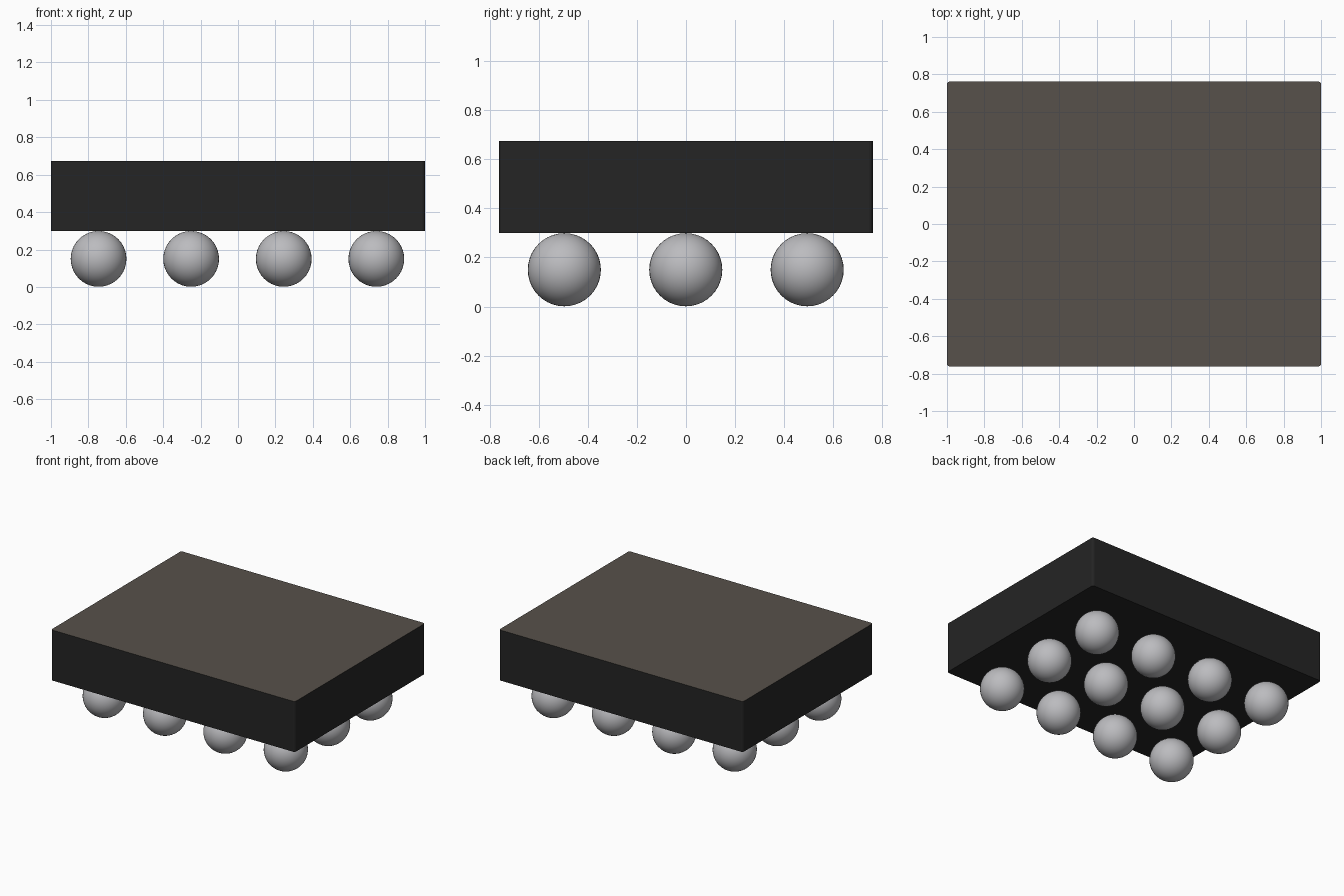
import bpy, bmesh
from mathutils import Matrix

if "Cube" in bpy.data.objects:
    bpy.data.objects.remove(bpy.data.objects["Cube"])


def material(name, rgb):
    m = bpy.data.materials.new(name)
    m.diffuse_color = (*rgb, 1)
    m.use_nodes = True
    m.node_tree.nodes["Principled BSDF"].inputs["Base Color"].default_value = m.diffuse_color
    return m


BLACK = material("body black", (0.018, 0.018, 0.018))
TOP = material("top warm grey", (0.095, 0.083, 0.070))
METAL = material("ball metal", (0.50, 0.50, 0.52))


def add_object(name, bm, mats):
    mesh = bpy.data.meshes.new(name)
    bm.to_mesh(mesh)
    bm.free()
    for m in mats:
        mesh.materials.append(m)
    ob = bpy.data.objects.new(name, mesh)
    bpy.context.collection.objects.link(ob)
    return ob


# Package body: box with slightly rounded upright corners and a grey top face
Z0, Z1 = 0.30, 0.674
bm = bmesh.new()
bmesh.ops.create_cube(bm, size=1, matrix=Matrix.Translation((0, 0, (Z0 + Z1) / 2))
                      @ Matrix.Diagonal((2.0, 1.524, Z1 - Z0, 1)))
upright = [e for e in bm.edges if abs(e.verts[0].co.z - e.verts[1].co.z) > 0.1]
bmesh.ops.bevel(bm, geom=upright, offset=0.015, segments=3, profile=0.5, affect='EDGES')
bm.normal_update()
for f in bm.faces:
    f.material_index = 1 if f.normal.z > 0.9 else 0
add_object("package_body", bm, [BLACK, TOP])

# Solder balls: 4 x 3 grid under the body
R, PITCH = 0.149, 0.495
for i in range(4):
    for j in range(3):
        bm = bmesh.new()
        bmesh.ops.create_uvsphere(bm, u_segments=40, v_segments=20, radius=R)
        for f in bm.faces:
            f.smooth = True
        ball = add_object(f"solder_ball_{i + 1}_{j + 1}", bm, [METAL])
        ball.location = ((i - 1.5) * PITCH - 0.003, (j - 1) * PITCH - 0.001, R + 0.001)
